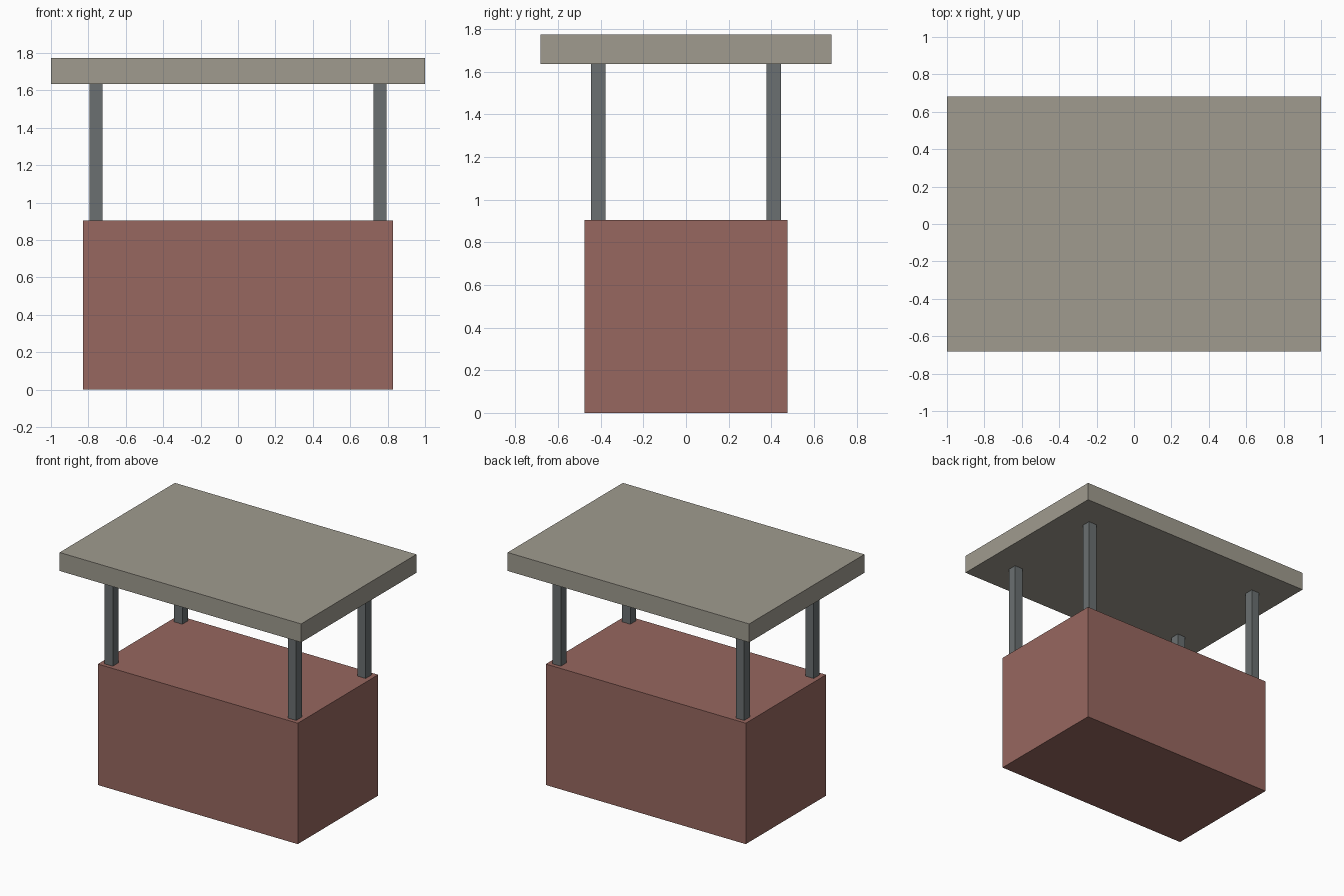
import bpy

if "Cube" in bpy.data.objects:
    bpy.data.objects.remove(bpy.data.objects["Cube"])


def material(name, rgb):
    m = bpy.data.materials.new(name)
    m.diffuse_color = (*rgb, 1)
    m.use_nodes = True
    m.node_tree.nodes["Principled BSDF"].inputs["Base Color"].default_value = m.diffuse_color
    return m


def box(name, x, y, z0, z1, sx, sy, mat):
    bpy.ops.mesh.primitive_cube_add(size=1, location=(x, y, (z0 + z1) / 2))
    ob = bpy.context.object
    ob.name = name
    ob.scale = (sx, sy, z1 - z0)
    bpy.ops.object.transform_apply(location=False, rotation=False, scale=True)
    ob.data.materials.append(mat)
    return ob


red = material("red_brown", (0.31, 0.136, 0.115))
steel = material("dark_steel", (0.145, 0.162, 0.165))
stone = material("warm_grey", (0.35, 0.33, 0.275))

BASE_TOP, ROOF_BOTTOM, ROOF_TOP = 0.905, 1.635, 1.773

# Solid counter block
box("counter", 0, 0, 0, BASE_TOP, 1.655, 0.95, red)

# Four square corner posts
for sy, fb in ((-1, "front"), (1, "back")):
    for sx, lr in ((-1, "left"), (1, "right")):
        box(f"{fb}_{lr}_post", sx * 0.759, sy * 0.411,
            BASE_TOP, ROOF_BOTTOM, 0.068, 0.068, steel)

# Flat overhanging roof slab
box("roof", 0, 0, ROOF_BOTTOM, ROOF_TOP, 2.0, 1.363, stone)
